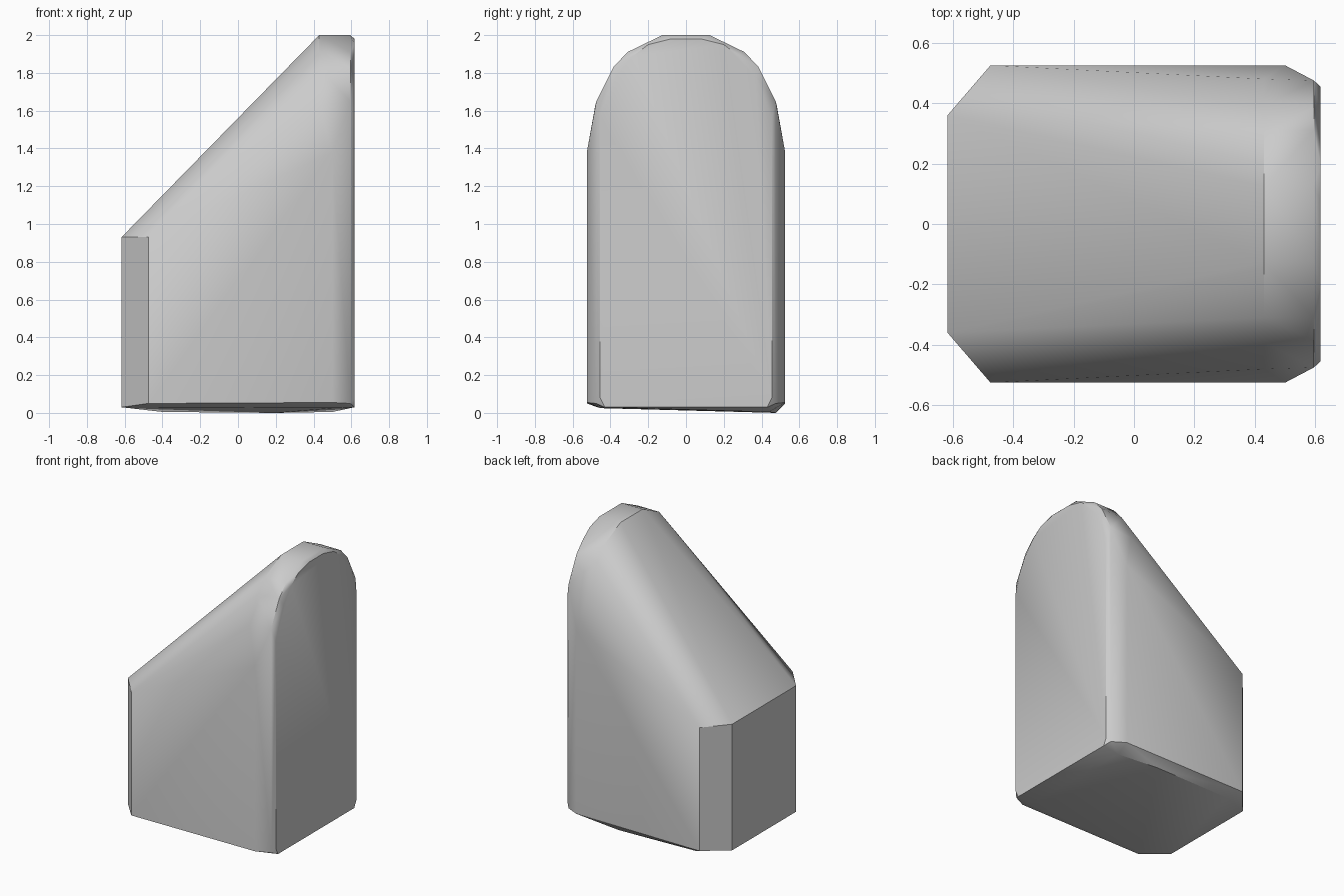
import bpy
import bmesh

cube = bpy.data.objects.get("Cube")
if cube:
    bpy.data.objects.remove(cube, do_unlink=True)

# Single grey material
grey = bpy.data.materials.new("light_grey")
grey.use_nodes = True
colour = (0.6, 0.6, 0.6, 1)
grey.diffuse_color = colour
grey.node_tree.nodes["Principled BSDF"].inputs["Base Color"].default_value = colour

# Half outlines (y, z) at each station along x, mirrored across y
stations = {
    -0.617: [(0.36, 0.03), (0.36, 0.93)],                      # low end
    -0.475: [(0.525, 0.05), (0.525, 0.93)],                    # end of corner chamfer
    0.43: [(0.48, 1.63), (0.39, 1.82), (0.31, 1.91), (0.125, 2.0)],   # ridge
    0.5: [(0.525, 0.055), (0.525, 1.38)],                      # start of front taper
    0.595: [(0.475, 0.05), (0.475, 1.65), (0.385, 1.83),
            (0.31, 1.91), (0.125, 2.0)],                       # arch rim
    0.617: [(0.43, 0.03), (0.455, 0.08), (0.455, 1.56), (0.37, 1.78),
            (0.28, 1.89), (0.2, 1.95), (0.08, 1.98)],          # arched face
}
points = [(x, side * y, z) for x, outline in stations.items()
          for y, z in outline for side in (-1, 1)]

# Slightly tilted underside
points += [(-0.4, 0.46, 0.005), (0.2, 0.475, 0.0), (0.5, 0.44, 0.005),
           (-0.45, -0.47, 0.03), (0.5, -0.45, 0.025)]

# Faceted body wrapped around the outlines
bm = bmesh.new()
for p in points:
    bm.verts.new(p)
hull = bmesh.ops.convex_hull(bm, input=bm.verts)
loose = [v for v in bm.verts if not v.link_faces]
bmesh.ops.delete(bm, geom=loose, context="VERTS")
bmesh.ops.dissolve_limit(bm, angle_limit=0.01, verts=bm.verts, edges=bm.edges)
bmesh.ops.recalc_face_normals(bm, faces=bm.faces)
mesh = bpy.data.meshes.new("wedge_body")
bm.to_mesh(mesh)
bm.free()
mesh.materials.append(grey)

body = bpy.data.objects.new("wedge_body", mesh)
bpy.context.collection.objects.link(body)
bpy.ops.object.select_all(action="DESELECT")
body.select_set(True)
bpy.context.view_layer.objects.active = body
bpy.ops.object.shade_smooth_by_angle(angle=0.53)
